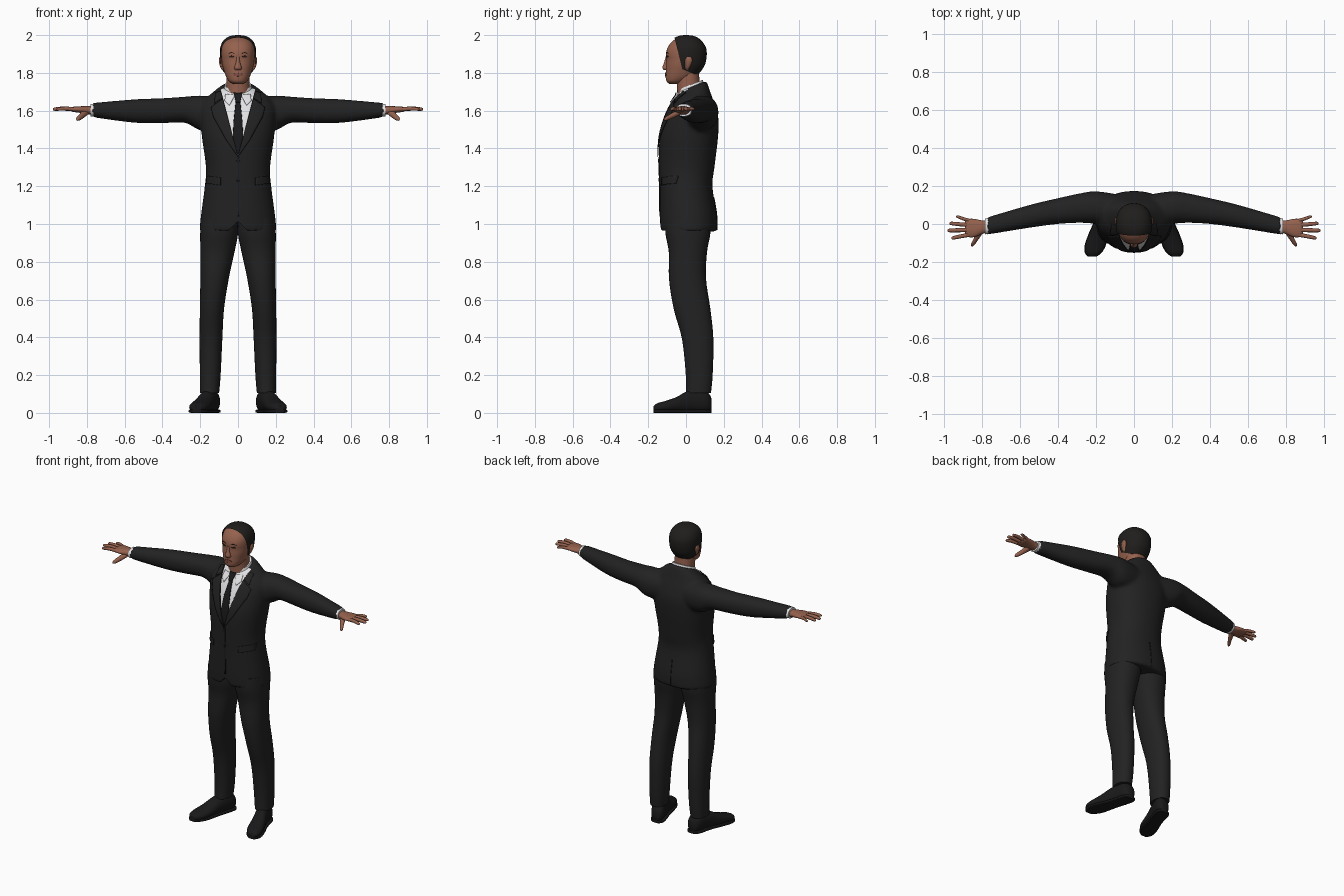
import bpy, bmesh, math
from mathutils import Vector
from mathutils.bvhtree import BVHTree

cube = bpy.data.objects.get("Cube")
if cube:
    bpy.data.objects.remove(cube, do_unlink=True)


def material(name, r, g, b):
    m = bpy.data.materials.new(name)
    m.use_nodes = True
    m.diffuse_color = (r, g, b, 1)
    node = m.node_tree.nodes["Principled BSDF"]
    node.inputs["Base Color"].default_value = (r, g, b, 1)
    node.inputs["Roughness"].default_value = 0.8
    return m


SUIT = material("charcoal suit", .016, .016, .016)
BLACK = material("black tie and leather", .010, .010, .011)
WHITE = material("white shirt", .78, .78, .80)
SKIN = material("brown skin", .30, .12, .075)
LIP = material("lip brown", .22, .075, .055)
HAIR = material("black hair", .014, .013, .012)
EYE = material("dark brown eyes", .035, .016, .011)


def finish(name, bm, *mats, angle=50):
    """Turn a bmesh into a smooth shaded object."""
    bmesh.ops.recalc_face_normals(bm, faces=bm.faces)
    mesh = bpy.data.meshes.new(name)
    bm.to_mesh(mesh)
    bm.free()
    for m in mats:
        mesh.materials.append(m)
    mesh.shade_smooth()
    mesh.set_sharp_from_angle(angle=math.radians(angle))
    ob = bpy.data.objects.new(name, mesh)
    bpy.context.collection.objects.link(ob)
    return ob


def spline(rings, steps):
    """Catmull-Rom interpolation through the ring values."""
    out = []
    for i in range(len(rings) - 1):
        a, b = rings[max(i - 1, 0)], rings[i]
        c, d = rings[i + 1], rings[min(i + 2, len(rings) - 1)]
        for s in range(steps):
            t = s / steps
            out.append([q + .5 * t * (r - p + t * (2 * p - 5 * q + 4 * r - w + t * (3 * (q - r) + w - p)))
                        for p, q, r, w in zip(a, b, c, d)])
    return out + [list(rings[-1])]


def loft(bm, rings, axis="z", side=1, power=2.2, segs=32, steps=4, floor=None):
    """Skin rings of (position, u, v, radius u, radius v, optional tilt)."""
    loops = []
    for p, u, v, ru, rv, tilt in spline([tuple(r) + (0,) * (6 - len(r)) for r in rings], steps):
        loop = []
        for k in range(segs):
            c, s = math.cos(math.tau * k / segs), math.sin(math.tau * k / segs)
            a = u + max(ru, .001) * math.copysign(abs(c) ** (2 / power), c)
            b = v + max(rv, .001) * math.copysign(abs(s) ** (2 / power), s)
            q = p + tilt * b
            x, y, z = {"z": (a, b, q), "x": (q, a, b), "y": (a, q, b)}[axis]
            loop.append(bm.verts.new((x * side, y, z if floor is None else max(z, floor))))
        loops.append(loop)
    for a, b in zip(loops, loops[1:]):
        for k in range(segs):
            n = (k + 1) % segs
            bm.faces.new((a[k], a[n], b[n], b[k]))
    bm.faces.new(loops[0])
    bm.faces.new(loops[-1])
    return bm


def part(name, mat, rings, **kw):
    return finish(name, loft(bmesh.new(), rings, **kw), mat)


def tree_of(ob):
    return BVHTree.FromPolygons([v.co for v in ob.data.vertices],
                                [tuple(p.vertices) for p in ob.data.polygons])


def plate(name, mat, tree, outline, offset, side=1, look=1):
    """Drape a thin outline (x, z) over a surface from the front or the back."""
    bm = bmesh.new()
    bm.faces.new([bm.verts.new((x * side, 0, z)) for x, z in outline])
    bmesh.ops.triangulate(bm, faces=bm.faces)
    bmesh.ops.subdivide_edges(bm, edges=bm.edges, cuts=7, use_grid_fill=True)
    for v in bm.verts:
        hit, normal, _, _ = tree.ray_cast(Vector((v.co.x, -look, v.co.z)), Vector((0, look, 0)))
        if hit is None:
            hit, normal, _, _ = tree.find_nearest(Vector((v.co.x, -.07 * look, v.co.z)))
        if normal.y * look > 0:
            normal = -normal
        v.co = hit + normal * offset
    ob = finish(name, bm, mat)
    mod = ob.modifiers.new("thickness", "SOLIDIFY")
    mod.thickness, mod.offset = .004, 0
    return ob


def oval(x, z, rx, rz, n=12):
    return [(x + rx * math.cos(math.tau * k / n), z + rz * math.sin(math.tau * k / n)) for k in range(n)]


SIDES = (("left", 1), ("right", -1))

# Jacket: torso and sleeves fused into one cloth surface
bm = loft(bmesh.new(), [
    (.96, 0, .015, .205, .15), (1.05, 0, .012, .196, .151), (1.2, 0, 0, .176, .14),
    (1.3, 0, .004, .17, .147), (1.45, 0, .014, .19, .155), (1.55, 0, .028, .2, .145),
    (1.62, 0, .035, .198, .122), (1.665, 0, .036, .165, .1, .1), (1.69, 0, .035, .125, .085, .3),
    (1.715, 0, .032, .085, .076, .4)])
for _, s in SIDES:
    loft(bm, [(.08, .07, 1.58, .085, .09), (.2, .086, 1.588, .086, .092), (.28, .084, 1.605, .078, .069),
              (.4, .068, 1.6, .068, .066), (.55, .04, 1.598, .06, .062), (.77, -.01, 1.603, .046, .038)],
         axis="x", side=s)
blank = finish("jacket_blank", bm)
mod = blank.modifiers.new("fuse", "REMESH")
mod.mode, mod.voxel_size = "VOXEL", .011
mod = blank.modifiers.new("soften", "SMOOTH")
mod.factor, mod.iterations = .5, 5
fused = bpy.data.meshes.new_from_object(blank.evaluated_get(bpy.context.evaluated_depsgraph_get()))
bpy.data.objects.remove(blank, do_unlink=True)
bm = bmesh.new()
bm.from_mesh(fused)

# Cutaway hem and the cut shirt opening
for v in bm.verts:
    if v.co.y < 0 and v.co.z < 1.03:
        v.co.z = max(v.co.z, .965 + .05 * max(0, 1 - abs(v.co.x) / .05))
V_LOW, V_SLOPE = 1.36, .26
for normal in ((1, 0, -V_SLOPE), (-1, 0, -V_SLOPE), (0, 1, 0)):
    bmesh.ops.bisect_plane(bm, geom=bm.verts[:] + bm.edges[:] + bm.faces[:],
                           plane_co=(0, .01, V_LOW), plane_no=normal)
for f in bm.faces:
    c = f.calc_center_median()
    f.material_index = int(c.y < .01 and abs(c.x) < V_SLOPE * (c.z - V_LOW))
jacket = finish("jacket", bm, SUIT, WHITE)
cloth = tree_of(jacket)

# Jacket and shirt details
for word, s in SIDES:
    plate(word + "_lapel", SUIT, cloth, [(0, 1.355), (.04, 1.51), (.079, 1.66), (.14, 1.615),
                                         (.128, 1.565), (.065, 1.45)], .006, s)
    plate(word + "_jacket_collar", SUIT, cloth, [(.08, 1.665), (.09, 1.7), (.118, 1.69), (.122, 1.637)], .006, s)
    plate(word + "_shirt_collar_point", WHITE, cloth, [(.015, 1.68), (.065, 1.685), (.07, 1.65), (.045, 1.625)], .005, s)
    plate(word + "_pocket_flap", SUIT, cloth, [(.09, 1.205), (.165, 1.215), (.165, 1.255), (.09, 1.245)], .004, s)
plate("tie", BLACK, cloth, [(0, 1.362), (.027, 1.46), (.022, 1.55), (.011, 1.65),
                            (-.011, 1.65), (-.022, 1.55), (-.027, 1.46)], .004)
plate("tie_knot", BLACK, cloth, [(-.022, 1.69), (.022, 1.69), (.012, 1.64), (-.012, 1.64)], .009)
plate("front_edge", BLACK, cloth, [(0, 1.355), (.006, 1.355), (.006, 1.04), (0, 1.04)], .001)
plate("back_vent", BLACK, cloth, [(-.003, .97), (.003, .97), (.003, 1.14), (-.003, 1.14)], .001, look=-1)
for k, z in enumerate((1.335, 1.235)):
    plate("button_%d" % (k + 1), BLACK, cloth, oval(0, z, .009, .009), .004)
part("shirt_collar", WHITE, [(1.65, 0, .025, .078, .073, .4), (1.7, 0, .025, .076, .07, .4),
                             (1.728, 0, .024, .069, .065, .4)])

# Trousers, shoes, cuffs and hands
SHOE = [(.135, .135, .045, .02, .03), (.125, .136, .052, .035, .045), (.1, .14, .06, .045, .06),
        (.05, .152, .062, .045, .062), (0, .168, .056, .045, .056), (-.05, .185, .043, .05, .041),
        (-.11, .203, .033, .053, .03), (-.15, .214, .028, .042, .024), (-.172, .22, .022, .02, .014)]
FINGERS = {"index": (-.056, .96, -.073, .0105), "middle": (-.031, .98, -.034, .011),
           "ring": (-.006, .97, .003, .0105), "little": (.017, .935, .038, .009)}
for word, s in SIDES:
    part(word + "_trouser_leg", SUIT, [
        (.105, .15, .066, .05, .066), (.2, .147, .07, .055, .071), (.39, .143, .062, .06, .083),
        (.55, .138, .032, .064, .097), (.71, .124, .008, .075, .098), (.85, .109, .01, .09, .101),
        (.95, .1, .01, .1, .119), (1.03, .1, .01, .095, .119)], side=s)
    part(word + "_shoe", BLACK, SHOE, axis="y", side=s, floor=.012)
    part(word + "_shoe_sole", BLACK, [(y, x, .009, r + .003, .009) for y, x, _, r, _ in SHOE],
         axis="y", side=s, power=5)
    part(word + "_cuff", WHITE, [(.74, -.004, 1.603, .042, .034), (.782, -.013, 1.603, .041, .033)],
         axis="x", side=s)
    bm = loft(bmesh.new(), [(.76, -.012, 1.6, .03, .024), (.8, -.017, 1.603, .036, .021),
                            (.84, -.021, 1.606, .048, .017), (.875, -.021, 1.607, .047, .013),
                            (.888, -.02, 1.607, .036, .006)], axis="x", side=s)
    for y0, x1, y1, r in FINGERS.values():
        mid = (.86 + x1) / 2
        loft(bm, [(.86, y0, 1.606, r, r), (mid, (y0 + y1) / 2, 1.611, r, r), (x1 - .01, y1, 1.608, r * .85, r * .8),
                  (x1, y1, 1.607, r * .3, r * .3)], axis="x", side=s, segs=12)
    loft(bm, [(-.03, .805, 1.595, .022, .016), (-.07, .825, 1.575, .015, .015),
              (-.105, .845, 1.558, .011, .011), (-.117, .85, 1.552, .004, .004)], axis="y", side=s, segs=12)
    finish(word + "_hand", bm, SKIN)

# Head: rings of height, front, back and half width
HEAD = [(1.742, -.088, -.03, .025), (1.755, -.103, 0, .047), (1.78, -.108, .045, .063),
        (1.81, -.107, .073, .074), (1.84, -.106, .092, .083), (1.87, -.104, .1, .087),
        (1.9, -.106, .103, .089), (1.93, -.099, .099, .087), (1.96, -.08, .08, .075),
        (1.98, -.054, .056, .053), (1.99, -.028, .03, .029), (1.993, -.004, .006, .005)]


def head_rings(grow):
    return [(z + grow * max(0, (z - 1.87) / .13), 0, (f + b) / 2, r + grow, (b - f) / 2 + grow)
            for z, f, b, r in HEAD]


head = part("head", SKIN, head_rings(0), segs=48)
part("neck", SKIN, [(1.64, 0, .025, .07, .07), (1.72, 0, .015, .062, .062), (1.78, 0, .01, .062, .06),
                    (1.83, 0, .01, .06, .06)])
part("nose", SKIN, [(1.888, 0, -.098, .008, .009), (1.855, 0, -.103, .011, .013),
                    (1.828, 0, -.105, .02, .02), (1.815, 0, -.104, .016, .013)], segs=20)

# Hair cap trimmed along the hairline and the nape
bm = loft(bmesh.new(), head_rings(.007), segs=48)
for a, b in (((-.06, 1.985), (-.02, 1.82)), ((-.02, 1.82), (.08, 1.778))):
    bmesh.ops.bisect_plane(bm, geom=bm.verts[:] + bm.edges[:] + bm.faces[:], plane_co=(0, *a),
                           plane_no=(0, a[1] - b[1], b[0] - a[0]), clear_inner=True)
hair = finish("hair", bm, HAIR)

# Face details and ears
face = tree_of(head)
for word, s in SIDES:
    plate(word + "_eye", EYE, face, oval(.034, 1.886, .013, .005), .001, s)
    plate(word + "_eyebrow", HAIR, face, [(.016, 1.903), (.035, 1.91), (.053, 1.902), (.035, 1.905)], .001, s)
    part(word + "_ear", SKIN, [(1.815, .079, .005, .004, .006), (1.83, .085, .007, .009, .013),
                               (1.865, .093, .014, .009, .02), (1.885, .092, .014, .005, .012)],
         side=s, segs=16)
plate("mouth", LIP, face, oval(0, 1.79, .026, .008, 16), .002)
